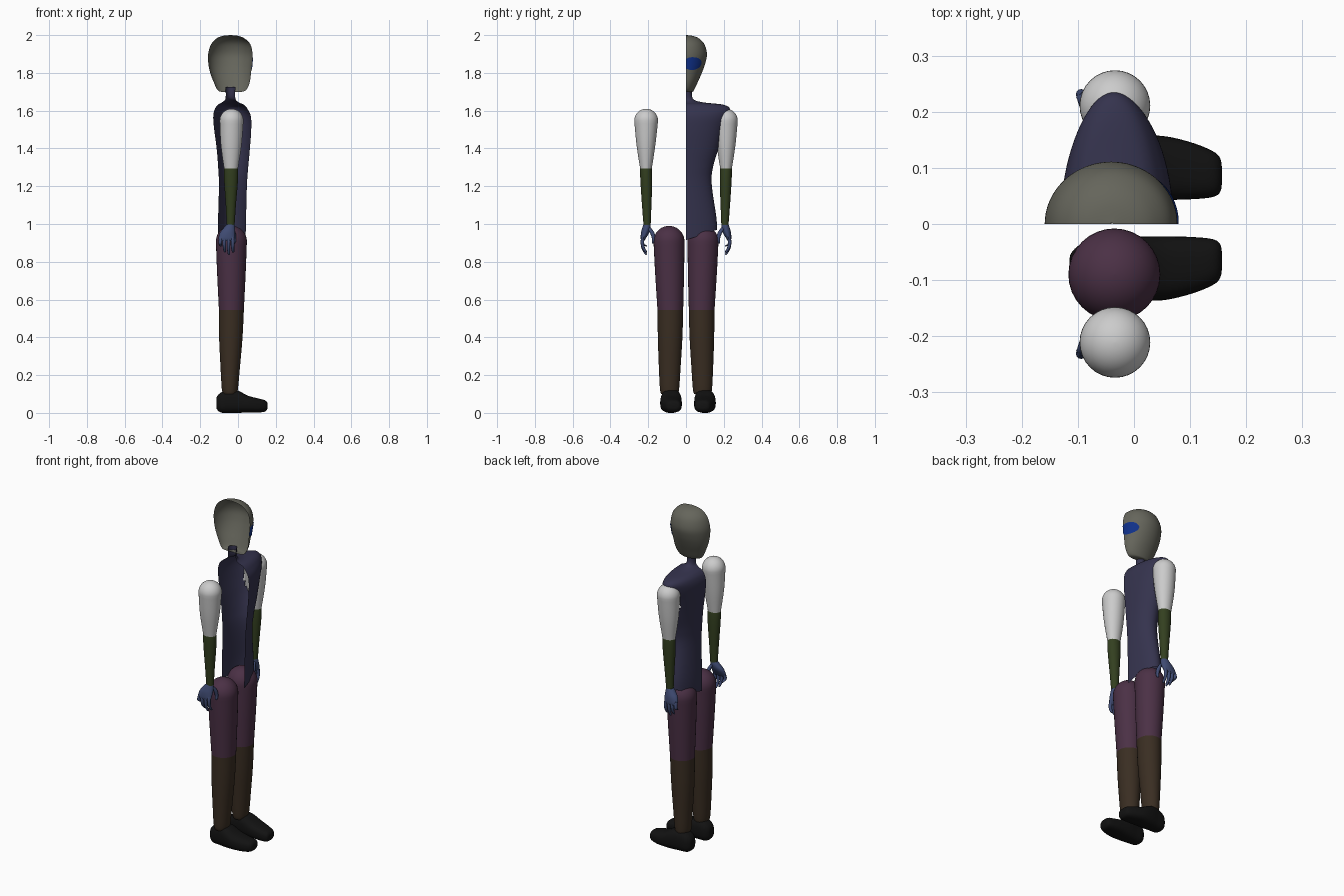
import bpy, bmesh
from math import sin, cos, pi, sqrt

if "Cube" in bpy.data.objects:
    bpy.data.objects.remove(bpy.data.objects["Cube"])


def material(name, r, g, b):
    m = bpy.data.materials.new(name)
    m.diffuse_color = (r, g, b, 1)
    m.use_nodes = True
    m.node_tree.nodes["Principled BSDF"].inputs["Base Color"].default_value = m.diffuse_color
    return m


GREY = material("olive_grey", .13, .13, .105)
NAVY = material("navy", .035, .033, .075)
PLUM = material("plum", .07, .03, .06)
BROWN = material("brown", .042, .027, .016)
GREEN = material("green", .033, .05, .014)
SLATE = material("slate_blue", .05, .07, .17)
BLUE = material("blue", .005, .03, .25)
BLACK = material("black", .006, .006, .006)


def smooth_rows(rows, steps=5):
    """Catmull-Rom interpolation through a list of number tuples."""
    out = []
    for i in range(len(rows) - 1):
        p = [rows[max(i - 1, 0)], rows[i], rows[i + 1], rows[min(i + 2, len(rows) - 1)]]
        for k in range(steps):
            t = k / steps
            out.append(tuple(
                b + .5 * t * (c - a + t * (2 * a - 5 * b + 4 * c - d + t * (3 * (b - c) + d - a)))
                for a, b, c, d in zip(*p)))
    return out + [tuple(rows[-1])]


def skin(name, rings, mat=None, closed=True, caps=True, drop=None):
    """Join rings of points into one smooth surface."""
    bm = bmesh.new()
    vs = [[bm.verts.new(p) for p in ring] for ring in rings]
    n = len(rings[0])
    for a, b in zip(vs, vs[1:]):
        for j in range(n if closed else n - 1):
            k = (j + 1) % n
            bm.faces.new((a[j], a[k], b[k], b[j]))
    if closed and caps:
        bm.faces.new(vs[0])
        bm.faces.new(vs[-1])
    if drop:
        bmesh.ops.delete(bm, geom=[f for f in bm.faces if drop(f.calc_center_median())],
                         context='FACES')
    bmesh.ops.remove_doubles(bm, verts=bm.verts, dist=1e-5)
    bmesh.ops.recalc_face_normals(bm, faces=bm.faces)
    me = bpy.data.meshes.new(name)
    bm.to_mesh(me)
    bm.free()
    ob = bpy.data.objects.new(name, me)
    bpy.context.collection.objects.link(ob)
    if mat:
        me.materials.append(mat)
    bpy.context.view_layer.objects.active = ob
    ob.select_set(True)
    bpy.ops.object.shade_smooth_by_angle(angle=.8)
    ob.select_set(False)
    return ob


def limb(name, rows, side, mat=None, n=32):
    """Rows of z, x centre, y centre, x radius, y radius."""
    return skin(name, [[(cx + rx * cos(2 * pi * j / n), side * (cy + ry * sin(2 * pi * j / n)), z)
                        for j in range(n)] for z, cx, cy, rx, ry in rows], mat)


def dome(top, cx, cy, r):
    return [(top - r + r * cos(a), cx, cy, r * sin(a), r * sin(a))
            for a in [.02 + k * (pi / 2 - .02) / 10 for k in range(10)]]


def half_ring(z, xb, xf, w, lift=0, n=40):
    c, r = (xb + xf) / 2, (xf - xb) / 2
    return [(c + r * cos(pi * j / n), w * sin(pi * j / n), z + lift * w * sin(pi * j / n))
            for j in range(n + 1)]


# Head: an open half shell; rows of z, back x, front x, half width
head_rows = smooth_rows([
    (1.70, -.04, -.03, .003), (1.70, -.09, .02, .033), (1.712, -.11, .045, .044),
    (1.75, -.128, .062, .062), (1.80, -.147, .069, .084), (1.85, -.157, .074, .102),
    (1.90, -.158, .077, .111), (1.95, -.143, .066, .098), (1.98, -.117, .038, .072),
    (1.995, -.085, .005, .04), (2.0, -.042, -.038, .002)])
skin("head", [half_ring(*r) for r in head_rows], GREY, closed=False)


# Eye patch lying on the head surface
def head_x(y, z):
    for a, b in zip(head_rows, head_rows[1:]):
        if a[0] <= z < b[0]:
            t = (z - a[0]) / (b[0] - a[0])
            xb, xf, w = (p + t * (q - p) for p, q in zip(a[1:], b[1:]))
            return (xb + xf) / 2 + (xf - xb) / 2 * sqrt(max(0, 1 - (y / w) ** 2))
    return 0


eye = []
for i in range(17):
    y = .081 * i / 16
    h = .034 * sqrt(max(0, 1 - ((y - .033) / .0485) ** 2))
    mid = 1.849 + .1 * max(0, y - .04)
    eye.append([(head_x(y, mid + h * k / 4) + .003, y + .02 * y, mid + h * k / 4)
                for k in range(-4, 5)])
skin("eye", eye, BLUE, closed=False)

# Torso and neck: open half shell with a rising hem and an armhole
torso_rows = smooth_rows([
    (.915, -.105, .04, .165), (1.0, -.106, .042, .16), (1.2, -.101, .047, .136),
    (1.3, -.105, .054, .143), (1.4, -.113, .063, .172), (1.5, -.126, .07, .2),
    (1.57, -.131, .068, .226), (1.61, -.122, .05, .233), (1.632, -.105, .03, .195),
    (1.645, -.083, .002, .085), (1.665, -.066, -.014, .036), (1.725, -.066, -.014, .031)], 7)
skin("torso", [half_ring(z, b, f, w, .33 * max(0, min(1, (1.3 - z) / .385)))
               for z, b, f, w in torso_rows], NAVY, closed=False,
     drop=lambda c: c.y > .12 and ((c.x + .033) / .045) ** 2 + ((c.z - 1.5) / .09) ** 2 < 1)

for s, side in ((-1, "right"), (1, "left")):
    # Arm
    limb(side + "_upper_arm", dome(1.61, -.034, .211, .063) + smooth_rows([
        (1.547, -.034, .211, .063, .063), (1.42, -.036, .212, .055, .05),
        (1.294, -.037, .212, .037, .031)]), s)
    limb(side + "_forearm", smooth_rows([
        (1.315, -.037, .212, .028, .024), (1.294, -.037, .212, .037, .031),
        (1.22, -.037, .21, .036, .031), (1.1, -.038, .208, .027, .025),
        (.995, -.039, .206, .021, .019)]), s, GREEN)

    # Hand: palm, four fingers and a thumb
    limb(side + "_palm", smooth_rows([
        (1.0, -.039, .206, .02, .018), (.98, -.046, .209, .03, .022),
        (.955, -.055, .216, .04, .022), (.925, -.06, .226, .043, .014),
        (.91, -.06, .229, .038, .007)]), s, SLATE, 20)
    for i, (x, tip) in enumerate(((-.094, .88), (-.072, .85), (-.05, .837), (-.028, .848))):
        limb(f"{side}_finger_{i + 1}", smooth_rows([
            (.935, x * .9 - .005, .226, .009, .009), (.905, x, .231, .0095, .0095),
            ((.905 + tip) / 2, x, .227, .0085, .0085), (tip + .006, x + .002, .214, .0065, .0065),
            (tip, x + .002, .211, .002, .002)], 4), s, SLATE, 12)
    limb(side + "_thumb", smooth_rows([
        (.985, -.035, .2, .009, .01), (.955, -.024, .18, .011, .012),
        (.925, -.02, .172, .01, .009), (.905, -.02, .174, .008, .007),
        (.896, -.02, .176, .002, .002)], 4), s, SLATE, 12)

    # Leg
    limb(side + "_thigh", dome(.99, -.035, .09, .082) + smooth_rows([
        (.908, -.035, .09, .082, .082), (.75, -.035, .087, .076, .077),
        (.545, -.035, .083, .066, .068)]), s, PLUM)
    limb(side + "_shin", smooth_rows([
        (.545, -.035, .083, .066, .068), (.4, -.038, .084, .062, .065),
        (.25, -.041, .086, .052, .058), (.13, -.043, .087, .043, .051),
        (.1, -.043, .087, .036, .044)]), s, BROWN)

    # Shoe: rounded sections along x; rows of x, bottom, top, y centre, half width
    shift = 0 if s > 0 else -.021
    shoe = smooth_rows([
        (-.115, .045, .06, .098, .006), (-.112, .02, .085, .098, .025),
        (-.09, .002, .108, .098, .043), (-.045, 0, .124, .099, .05),
        (0, 0, .118, .1, .056), (.05, .002, .092, .1, .057), (.1, .002, .078, .095, .051),
        (.14, .006, .068, .089, .041), (.154, .018, .056, .087, .029),
        (.157, .032, .042, .086, .008)])

    def rounded(v):
        return (1 if v > 0 else -1) * abs(v) ** .75

    skin(side + "_shoe", [[
        (x, s * (yc + shift + w * rounded(cos(2 * pi * j / 32))),
         (lo + hi) / 2 + (hi - lo) / 2 * rounded(sin(2 * pi * j / 32)))
        for j in range(32)] for x, lo, hi, yc, w in shoe], BLACK)
